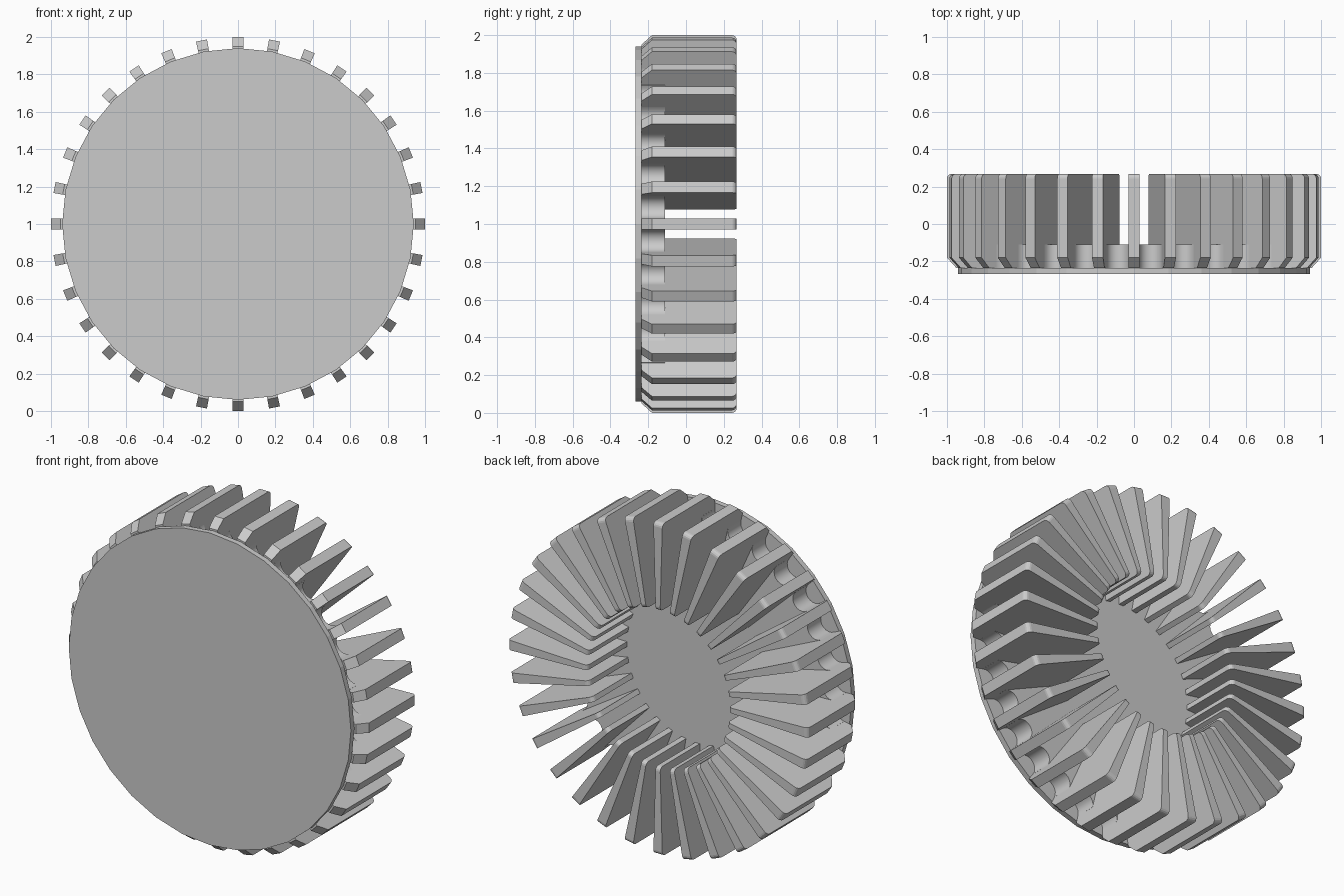
import bpy, bmesh, math

cube = bpy.data.objects.get("Cube")
if cube:
    bpy.data.objects.remove(cube, do_unlink=True)

FINS = 32
STEP = 2 * math.pi / FINS
CENTRE_Z = 1.0
PLATE_FRONT, PLATE_BACK, HUB_BACK, FIN_BACK = -0.268, -0.235, -0.11, 0.268
R_IN, R_OUT = 0.47, 1.0

grey = bpy.data.materials.new("light grey metal")
grey.use_nodes = True
colour = (0.6, 0.6, 0.6, 1)
grey.diffuse_color = colour
grey.node_tree.nodes["Principled BSDF"].inputs["Base Color"].default_value = colour


def make_object(name, bm):
    bmesh.ops.recalc_face_normals(bm, faces=bm.faces)
    mesh = bpy.data.meshes.new(name)
    bm.to_mesh(mesh)
    bm.free()
    mesh.materials.append(grey)
    obj = bpy.data.objects.new(name, mesh)
    bpy.context.collection.objects.link(obj)
    return obj


def prism(bm, front, back):
    """Close two matching loops of points into a solid."""
    a = [bm.verts.new(p) for p in front]
    b = [bm.verts.new(p) for p in back]
    bm.faces.new(a)
    bm.faces.new(b[::-1])
    for i in range(len(a)):
        j = (i + 1) % len(a)
        bm.faces.new((a[i], b[i], b[j], a[j]))


def polar(angle, radial, side, y):
    """Point at a radial distance and sideways offset from a spoke."""
    s, c = math.sin(angle), math.cos(angle)
    return (radial * s + side * c, y, CENTRE_Z + radial * c - side * s)


def half_thickness(r):
    return 0.015 + 0.015 * (r - R_IN) / (R_OUT - R_IN)


# Thin front plate with one corner per fin
bm = bmesh.new()
prism(bm, *[[polar(i * STEP, 0.94, 0, y) for i in range(FINS)]
            for y in (PLATE_FRONT, PLATE_BACK)])
make_object("front_plate", bm)

# Hub with a round hollow between each pair of fins
R_HOLLOW = 0.9
hollow = R_HOLLOW * math.sin(STEP / 2) - half_thickness(R_HOLLOW)
outline = []
for i in range(FINS):
    for k in range(11):
        t = math.pi * k / 10
        outline.append(((i + 0.5) * STEP, R_HOLLOW - hollow * math.sin(t),
                        -hollow * math.cos(t)))
bm = bmesh.new()
prism(bm, *[[polar(a, r, s, y) for a, r, s in outline]
            for y in (PLATE_BACK, HUB_BACK)])
hub = make_object("hub", bm)
bpy.ops.object.select_all(action='DESELECT')
hub.select_set(True)
bpy.context.view_layer.objects.active = hub
bpy.ops.object.shade_smooth_by_angle(angle=math.radians(40))

# Tapered radial fins: chamfered at the front, rounded at the back
ROUND = 0.025
profile = [(R_IN, PLATE_BACK), (0.95, PLATE_BACK), (R_OUT, -0.18)]
for k in range(5):
    t = math.pi / 2 * k / 4
    profile.append((R_OUT - ROUND + ROUND * math.cos(t),
                    FIN_BACK - ROUND + ROUND * math.sin(t)))
for k in range(5):
    t = math.pi / 2 * (1 + k / 4)
    profile.append((R_IN + ROUND + ROUND * math.cos(t),
                    FIN_BACK - ROUND + ROUND * math.sin(t)))
bm = bmesh.new()
for i in range(FINS):
    prism(bm, *[[polar(i * STEP, r, sign * half_thickness(r), y) for r, y in profile]
                for sign in (-1, 1)])
make_object("radial_fins", bm)
